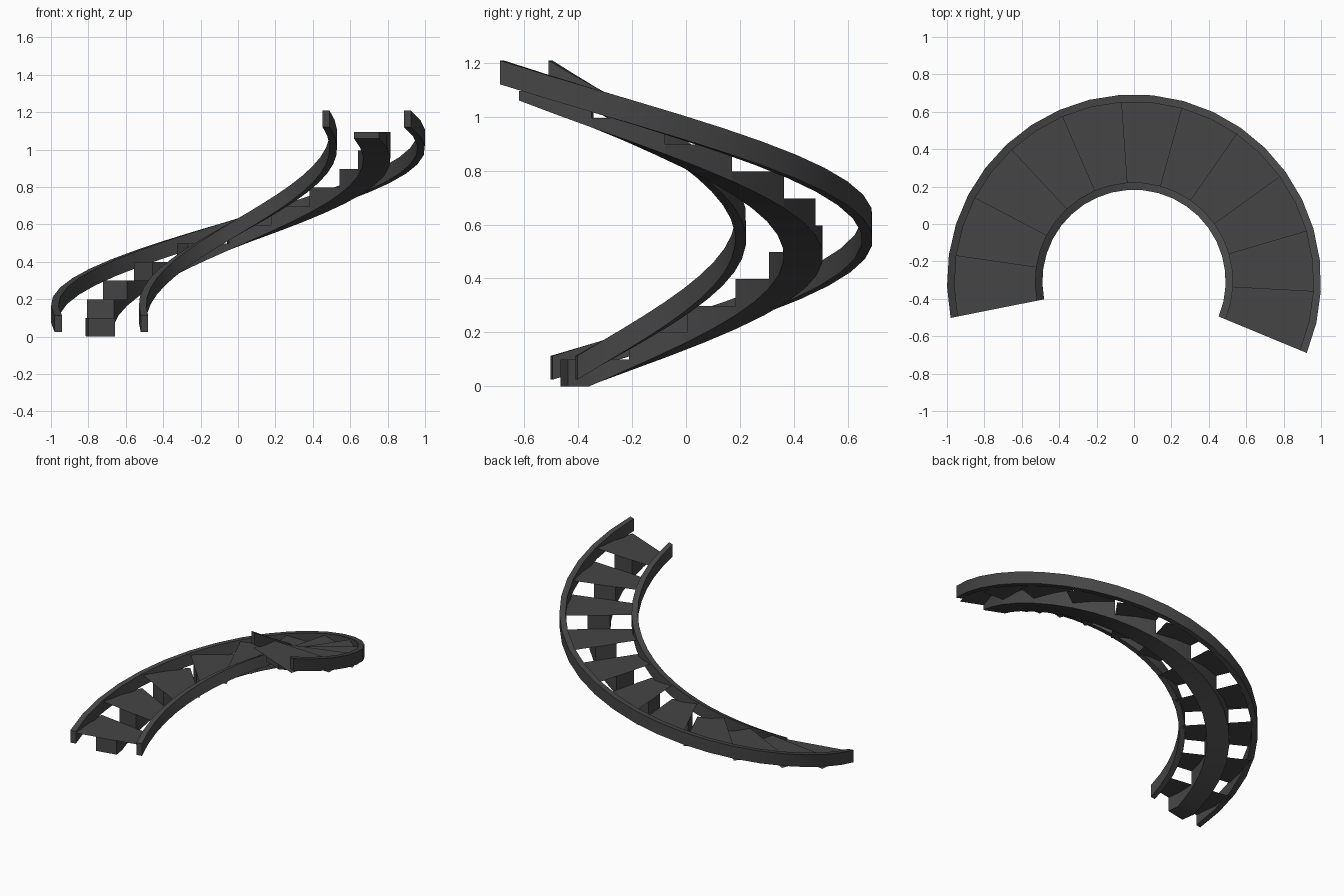
import bpy, bmesh, math

if "Cube" in bpy.data.objects:
    bpy.data.objects.remove(bpy.data.objects["Cube"])

CY = -0.307            # centre of the curve in y
STEPS = 11
RISE = 1.095 / STEPS
A0, A1 = 191.25, -22.5  # start and end angle in degrees

mat = bpy.data.materials.new("dark grey")
mat.diffuse_color = (0.06, 0.06, 0.06, 1)
mat.use_nodes = True
mat.node_tree.nodes["Principled BSDF"].inputs["Base Color"].default_value = mat.diffuse_color


def pt(r, t, z):
    """Point at radius r, t steps along the flight."""
    a = math.radians(A0 + (A1 - A0) * t / STEPS)
    return (r * math.cos(a), CY + r * math.sin(a), z)


def finish(name, bm, recalc=True):
    if recalc:
        bmesh.ops.recalc_face_normals(bm, faces=bm.faces[:])
    me = bpy.data.meshes.new(name)
    bm.to_mesh(me)
    bm.free()
    me.materials.append(mat)
    ob = bpy.data.objects.new(name, me)
    bpy.context.collection.objects.link(ob)
    bpy.ops.object.select_all(action='DESELECT')
    ob.select_set(True)
    bpy.context.view_layer.objects.active = ob
    bpy.ops.object.shade_smooth_by_angle(angle=math.radians(25))


def sweep(name, r0, r1, sections):
    """Rectangular beam through sections (t, z_bottom, z_top)."""
    bm = bmesh.new()
    prev = None
    prev_t = None
    for t, zb, zt in sections:
        zs = ((r0, zb), (r1, zb), (r1, zt), (r0, zt))
        if prev is not None and t == prev_t:
            # vertical riser: share the bottom edge
            ring = prev[:2] + [bm.verts.new(pt(r, t, z)) for r, z in zs[2:]]
            bm.faces.new((prev[2], prev[3], ring[3], ring[2]))
        else:
            ring = [bm.verts.new(pt(r, t, z)) for r, z in zs]
            if prev is None:
                bm.faces.new(ring)
            else:
                for i in range(4):
                    j = (i + 1) % 4
                    bm.faces.new((prev[i], prev[j], ring[j], ring[i]))
        prev, prev_t = ring, t
    bm.faces.new(prev[::-1])
    finish(name, bm)


# side stringers
rail = [(k / 2, 0.025 + RISE * k / 2, 0.113 + RISE * k / 2)
        for k in range(2 * STEPS + 1)]
sweep("outer_stringer", 0.96, 1.0, rail)
sweep("inner_stringer", 0.49, 0.53, rail)

# central stepped beam, sloping underside cut off at the floor
beam = []
for i in range(STEPS):
    for f in ((0, 0.35, 0.5, 1) if i == 0 else (0, 0.5, 1)):
        t = i + f
        beam.append((t, max(0, RISE * t - 0.035), RISE * (i + 1)))
sweep("centre_beam", 0.67, 0.816, beam)

# thin treads between the stringers
bm = bmesh.new()
for i in range(STEPS):
    z = RISE * (i + 1) + 0.001
    loop = [pt(0.515, i + f, z) for f in (0, 0.5, 1)]
    loop += [pt(0.975, i + f, z) for f in (1, 0.5, 0)]
    face = bm.faces.new([bm.verts.new(p) for p in loop])
    face.normal_update()
    if face.normal.z < 0:
        face.normal_flip()
finish("treads", bm, recalc=False)
